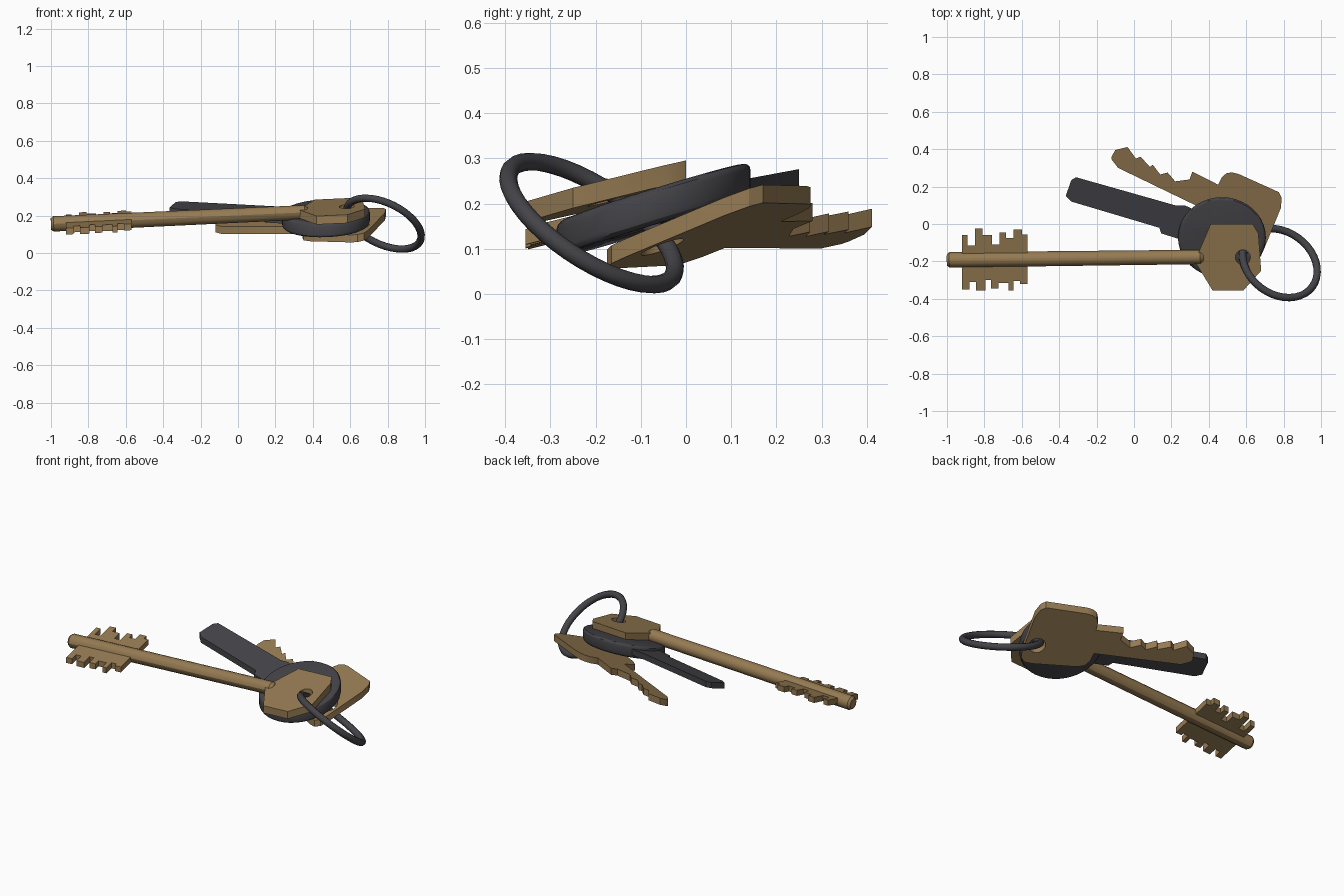
import bpy
import math
from mathutils import Vector

cube = bpy.data.objects.get("Cube")
if cube:
    bpy.data.objects.remove(cube, do_unlink=True)


def material(name, rgb):
    m = bpy.data.materials.new(name)
    m.use_nodes = True
    m.diffuse_color = (*rgb, 1)
    m.node_tree.nodes["Principled BSDF"].inputs["Base Color"].default_value = (*rgb, 1)
    return m


bronze = material("bronze", (0.30, 0.195, 0.085))
steel = material("dark steel", (0.058, 0.058, 0.066))


def oval(cx, cy, rx, ry=None, n=24):
    ry = ry or rx
    return [(cx + rx * math.cos(2 * math.pi * i / n),
             cy + ry * math.sin(2 * math.pi * i / n)) for i in range(n)]


def curve_to_mesh(name, curve, mat):
    """Turn a curve into a welded, smooth-by-angle mesh object."""
    temp = bpy.data.objects.new(name + "_curve", curve)
    bpy.context.collection.objects.link(temp)
    mesh = bpy.data.meshes.new_from_object(
        temp.evaluated_get(bpy.context.evaluated_depsgraph_get()))
    bpy.data.objects.remove(temp, do_unlink=True)
    mesh.name = name
    mesh.materials.clear()
    mesh.materials.append(mat)
    obj = bpy.data.objects.new(name, mesh)
    bpy.context.collection.objects.link(obj)
    bpy.ops.object.select_all(action='DESELECT')
    obj.select_set(True)
    bpy.context.view_layer.objects.active = obj
    bpy.ops.object.mode_set(mode='EDIT')
    bpy.ops.mesh.select_all(action='SELECT')
    bpy.ops.mesh.remove_doubles(threshold=0.0005)
    bpy.ops.mesh.normals_make_consistent(inside=False)
    bpy.ops.object.mode_set(mode='OBJECT')
    bpy.ops.object.shade_smooth_by_angle(angle=math.radians(30))
    return obj


def plate(name, outlines, plane, thick, mat, bevel=0.0):
    """Flat part from an outline and its holes, tilted onto a sloping plane."""
    c = bpy.data.curves.new(name, 'CURVE')
    c.dimensions = '2D'
    c.fill_mode = 'BOTH'
    c.extrude = thick / 2 - bevel
    c.bevel_depth = bevel
    c.bevel_resolution = 2
    c.offset = -bevel
    for pts in outlines:
        s = c.splines.new('POLY')
        s.points.add(len(pts) - 1)
        for p, (x, y) in zip(s.points, pts):
            p.co = (x, y, 0, 1)
        s.use_cyclic_u = True
    obj = curve_to_mesh(name, c, mat)
    x0, y0, z0, slope_x, slope_y = plane
    for v in obj.data.vertices:
        v.co.z += z0 + slope_x * (v.co.x - x0) + slope_y * (v.co.y - y0)
    return obj


# Long key: six-sided bow, round shank and double-sided bit
long_plane = (0.36, -0.175, 0.217, 0.045, 0.25)
bow = [(0.41, 0), (0.635, 0), (0.665, -0.05), (0.68, -0.25), (0.585, -0.355),
       (0.42, -0.355), (0.325, -0.2)]
plate("long_key_bow", [bow, oval(0.582, -0.178, 0.04)], long_plane, 0.045, bronze)

# Bit edges as steps: x where each step starts, and its height
upper = [(-0.92, -0.06), (-0.89, -0.115), (-0.85, -0.025), (-0.81, -0.06),
         (-0.76, -0.11), (-0.72, -0.045), (-0.685, -0.075), (-0.645, -0.03), (-0.6, -0.055)]
lower = [(-0.92, -0.35), (-0.88, -0.31), (-0.845, -0.355), (-0.795, -0.3),
         (-0.765, -0.345), (-0.725, -0.315), (-0.67, -0.355), (-0.645, -0.305), (-0.61, -0.32)]


def steps(edge, end):
    pts = []
    for i, (x, y) in enumerate(edge):
        pts += [(x, y), (edge[i + 1][0] if i + 1 < len(edge) else end, y)]
    return pts


plate("long_key_bit", [steps(upper, -0.57) + steps(lower, -0.57)[::-1]],
      long_plane, 0.034, bronze)

shank = bpy.data.curves.new("shank", 'CURVE')
shank.dimensions = '3D'
shank.bevel_depth = 0.041
shank.bevel_resolution = 4
shank.use_fill_caps = True
start, end = Vector((-1, -0.192, 0.155)), Vector((0.372, -0.176, 0.218))
spline = shank.splines.new('POLY')
spline.points.add(3)
for p, (t, r) in zip(spline.points, [(0, 0.75), (0.01, 1), (0.988, 0.94), (1, 0.65)]):
    p.co = (*start.lerp(end, t), 1)
    p.radius = r
curve_to_mesh("long_key_shank", shank, bronze)

# Dark key: thick rounded bow with a plain blade
dark_plane = (0.47, -0.075, 0.185, 0.035, 0.31)
plate("dark_key_bow", [oval(0.47, -0.072, 0.235, 0.215, 40), oval(0.605, -0.1, 0.05)],
      dark_plane, 0.08, steel, 0.018)
plate("dark_key_blade",
      [[(-0.365, 0.15), (-0.335, 0.235), (-0.31, 0.25), (0.22, 0.1), (0.27, 0.1),
        (0.36, 0.06), (0.36, -0.1), (0.24, -0.08), (0.145, -0.05), (0.135, -0.02),
        (-0.335, 0.12)]], dark_plane, 0.036, steel)

# Toothed key: one plate with a rounded square bow and notched blade
toothed = [(-0.12, 0.36), (-0.1, 0.395), (-0.035, 0.412), (0.01, 0.35), (0.035, 0.36),
           (0.085, 0.305), (0.1, 0.317), (0.14, 0.265), (0.18, 0.275), (0.22, 0.228),
           (0.297, 0.238), (0.312, 0.28), (0.45, 0.21), (0.47, 0.25), (0.495, 0.272),
           (0.525, 0.276), (0.56, 0.267), (0.775, 0.17), (0.79, 0.14), (0.785, 0.085),
           (0.695, -0.135), (0.675, -0.165), (0.64, -0.175), (0.6, -0.16), (0.38, -0.035),
           (0.35, -0.005), (0.345, 0.035), (0.36, 0.085), (-0.085, 0.3), (-0.12, 0.345)]
plate("toothed_key", [toothed, oval(0.655, -0.052, 0.047)],
      (0.32, 0.1, 0.12, 0.17, 0.35), 0.04, bronze)

# Split ring threaded through all three bows
tilt = Vector((0.37, 0.51, 0.77)).to_track_quat('Z', 'Y').to_euler()
bpy.ops.mesh.primitive_torus_add(location=(0.78, -0.209, 0.157), rotation=tilt,
                                 major_radius=0.215, minor_radius=0.02,
                                 major_segments=40, minor_segments=10)
ring = bpy.context.object
ring.name = "key_ring"
ring.data.materials.append(steel)
bpy.ops.object.shade_smooth_by_angle(angle=math.radians(40))
